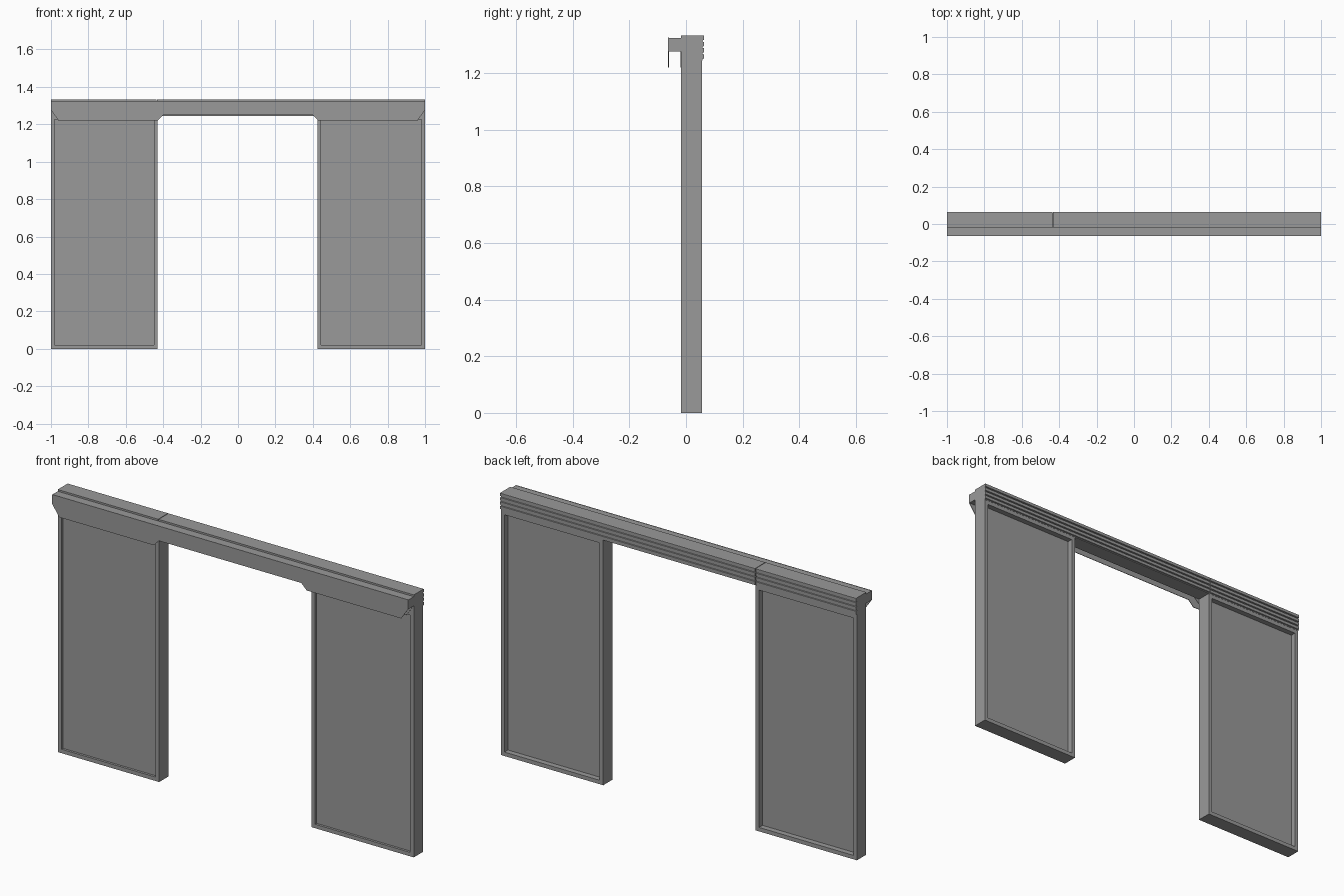
import bpy
import bmesh

cube = bpy.data.objects.get("Cube")
if cube:
    bpy.data.objects.remove(cube, do_unlink=True)

grey = bpy.data.materials.new("matte grey")
grey.use_nodes = True
colour = (0.32, 0.32, 0.32, 1)
grey.diffuse_color = colour
grey.node_tree.nodes["Principled BSDF"].inputs["Base Color"].default_value = colour


def finish(name, bm):
    bmesh.ops.recalc_face_normals(bm, faces=bm.faces)
    mesh = bpy.data.meshes.new(name)
    bm.to_mesh(mesh)
    bm.free()
    mesh.materials.append(grey)
    obj = bpy.data.objects.new(name, mesh)
    bpy.context.collection.objects.link(obj)
    return obj


def prism(name, points, offset):
    """Extrude a closed 3D outline along an offset."""
    bm = bmesh.new()
    face = bm.faces.new([bm.verts.new(p) for p in points])
    out = bmesh.ops.extrude_face_region(bm, geom=[face], use_keep_orig=True)
    moved = [g for g in out["geom"] if isinstance(g, bmesh.types.BMVert)]
    bmesh.ops.translate(bm, verts=moved, vec=offset)
    return finish(name, bm)


def box(name, x0, x1, y0, y1, z0, z1):
    base = [(x0, y0, z0), (x1, y0, z0), (x1, y1, z0), (x0, y1, z0)]
    return prism(name, base, (0, 0, z1 - z0))


FRONT, BACK = -0.018, 0.057
BEAM_LOW, BEAM_TOP = 1.245, 1.333
BAR = 0.02

# Two framed door panels, recessed further on the back
for side, x0, x1 in (("right", -1, -0.43), ("left", 0.425, 1)):
    box(side + "_outer_stile", x0, x0 + BAR, FRONT, BACK, 0, BEAM_LOW)
    box(side + "_inner_stile", x1 - BAR, x1, FRONT, BACK, 0, BEAM_LOW)
    box(side + "_bottom_rail", x0 + BAR, x1 - BAR, FRONT, BACK, 0, BAR)
    box(side + "_top_rail", x0 + BAR, x1 - BAR, FRONT, BACK, BEAM_LOW - BAR, BEAM_LOW)
    box(side + "_panel", x0 + BAR, x1 - BAR, FRONT + 0.012, BACK - 0.028, BAR, BEAM_LOW - BAR)

# Header beam in two lengths, with a ribbed back
RIBS = 4
step = (BEAM_TOP - BEAM_LOW) / RIBS
section = [(FRONT, BEAM_TOP), (FRONT, BEAM_LOW)]
for i in range(RIBS):
    z = BEAM_LOW + i * step
    section += [(BACK + 0.001, z), (BACK + 0.001, z + 0.004),
                (0.063, z + 0.006), (0.063, z + step - 0.001)]
section.append((0.058, BEAM_TOP))
for name, x0, x1 in (("short_header", -1, -0.436), ("long_header", -0.433, 1)):
    prism(name, [(x0, y, z) for y, z in section], (x1 - x0, 0, 0))

# Sliding track box in front of the header
box("track_box", -1, 1, -0.060, FRONT, 1.277, 1.324)

# Front and rear cover plates, dropping lower beside the doors
half = [(0.40, 1.25), (0.43, 1.22), (0.96, 1.22), (1, 1.277), (1, 1.325)]
outline = half + [(-x, z) for x, z in reversed(half)]
for name, y in (("front_cover", -0.063), ("rear_cover", -0.022)):
    top = 1.325 if name == "front_cover" else 1.32
    prism(name, [(x, y, min(z, top)) for x, z in outline], (0, 0.003, 0))
